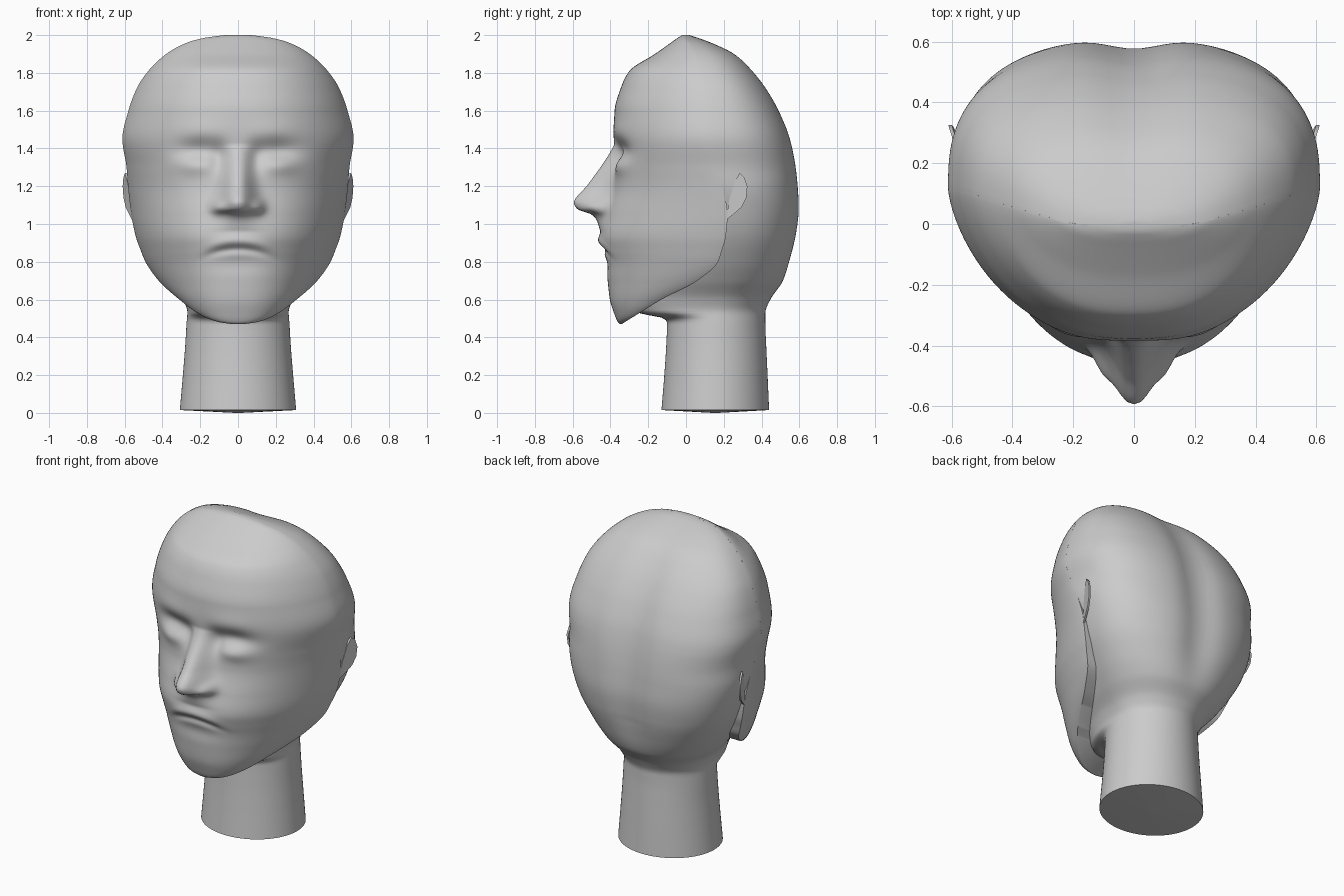
import bpy, bmesh
from math import sin, cos, pi, exp, radians

cube = bpy.data.objects.get("Cube")
if cube:
    bpy.data.objects.remove(cube, do_unlink=True)

grey = bpy.data.materials.new("matte grey")
grey.use_nodes = True
tone = (0.6, 0.6, 0.6, 1)
grey.diffuse_color = tone
grey.node_tree.nodes["Principled BSDF"].inputs["Base Color"].default_value = tone


def add_object(name, bm):
    """Turn a bmesh into a smooth-shaded object with sharp creases kept."""
    bmesh.ops.recalc_face_normals(bm, faces=bm.faces)
    mesh = bpy.data.meshes.new(name)
    bm.to_mesh(mesh)
    bm.free()
    mesh.materials.append(grey)
    obj = bpy.data.objects.new(name, mesh)
    bpy.context.collection.objects.link(obj)
    bpy.ops.object.select_all(action="DESELECT")
    obj.select_set(True)
    bpy.context.view_layer.objects.active = obj
    bpy.ops.object.shade_smooth_by_angle(angle=radians(50))
    return obj


def loft(name, rings):
    """Skin a stack of closed rings and cap both ends."""
    bm = bmesh.new()
    rows = [[bm.verts.new(p) for p in ring] for ring in rings]
    n = len(rows[0])
    for low, high in zip(rows, rows[1:]):
        for i in range(n):
            j = (i + 1) % n
            bm.faces.new((low[i], low[j], high[j], high[i]))
    bm.faces.new(rows[0])
    bm.faces.new(rows[-1])
    return add_object(name, bm)


def sample(keys, z):
    """Smooth interpolation of key rows, the first column being height."""
    z = min(max(z, keys[0][0]), keys[-1][0])
    k = 0
    while k < len(keys) - 2 and z > keys[k + 1][0]:
        k += 1

    def secant(i, c):
        i = min(max(i, 0), len(keys) - 2)
        return (keys[i + 1][c] - keys[i][c]) / (keys[i + 1][0] - keys[i][0])

    def slope(i, c):
        a, b = secant(i - 1, c), secant(i, c)
        return 2 * a * b / (a + b) if a * b > 0 else 0

    h = keys[k + 1][0] - keys[k][0]
    t = (z - keys[k][0]) / h
    s = t * t * (3 - 2 * t)
    out = []
    for c in range(1, len(keys[0])):
        bend = t * (1 - t) * h * ((1 - t) * slope(k, c) - t * slope(k + 1, c))
        out.append(keys[k][c] * (1 - s) + keys[k + 1][c] * s + bend)
    return out


def bump(v, centre, size, power=2):
    return exp(-abs((v - centre) / size) ** power)


def ramp(v, low, high):
    return min(max((v - low) / (high - low), 0), 1)


def curve(a, across, along):
    """Point on a superellipse with separate exponents for its two axes."""
    s, c = sin(a), cos(a)
    return abs(s) ** (2 / across) * (1 if s > 0 else -1), abs(c) ** (2 / along)


# Crown: height, half width, widest y, front y, back y
CROWN = [
    (1.2, .582, .19, -.39, .603), (1.3, .59, .15, -.383, .592),
    (1.45, .612, .12, -.383, .56), (1.6, .58, .11, -.378, .5),
    (1.72, .535, .1, -.345, .43), (1.81, .475, .08, -.3, .36),
    (1.9, .38, .05, -.165, .265), (1.96, .27, .02, -.08, .14),
    (1.985, .18, 0, -.045, .07), (2, .07, 0, -.02, .02),
]
# Jaw edge: height, half width, y of the edge, front y
JAW = [
    (.47, .03, -.34, -.35), (.48, .1, -.325, -.36), (.52, .2, -.26, -.378),
    (.6, .31, -.13, -.403), (.7, .42, .06, -.415), (.8, .49, .17, -.428),
    (.86, .515, .19, -.442), (.93, .54, .21, -.455), (1.05, .565, .22, -.43),
]
# Neck and lower skull, same columns as the crown
NAPE = [
    (.015, .308, .155, -.13, .44), (.2, .292, .155, -.115, .432),
    (.35, .28, .155, -.105, .425), (.48, .272, .155, -.1, .42),
    (.505, .27, .155, -.13, .42), (.53, .268, .16, -.26, .42),
    (.6, .29, .17, -.3, .45), (.7, .365, .2, -.32, .525),
    (.8, .432, .22, -.32, .562), (.95, .512, .23, -.31, .598),
    (1.08, .555, .22, -.28, .61),
]
FACE = JAW + [row[:4] for row in CROWN]
SKULL = NAPE + [(z, w, m, m - .75 * (m - f), b) for z, w, m, f, b in CROWN]
# Nose: height, projection, width
NOSE = [
    (.96, 0, .12), (1.02, .035, .1), (1.05, .07, .095), (1.08, .155, .092),
    (1.12, .183, .088), (1.21, .13, .075), (1.34, .045, .065), (1.42, 0, .06),
]


def features(x, z):
    """Forward relief of the face at a point."""
    x = abs(x)
    height, width = sample(NOSE, z)
    d = height * bump(x, 0, width, 2.3)
    # nostril wings
    d += .04 * bump(x, .105, .035) * bump(z, 1.09, .035)
    # eye sockets, eyelids and brows
    d -= .04 * bump(x, .2, .13) * bump(z, 1.39, .06)
    d -= .025 * bump(x, .1, .045) * bump(z, 1.35, .07)
    d += .02 * bump(x, .23, .09) * bump(z, 1.31, .05)
    d += .008 * bump(x, .2, .14) * bump(z, 1.49, .06)
    # lips, following a downturned mouth line
    s = z - .885 + 1.2 * x * x
    mouth = bump(x, 0, .16, 4)
    d += mouth * (.012 * bump(s, .025, .03) - .015 * bump(s, -.018, .022))
    d -= .01 * bump(x, 0, .18) * bump(z, .79, .05)
    return d


def face_ring(z, n=150):
    w, mid, front = sample(FACE, z)
    ring = []
    for i in range(n + 1):
        a = pi * (i / n - .5)
        u, v = curve(a, 2.4, 1.5)
        x = w * u
        ring.append((x, mid - (mid - front) * v - features(x, z) * v ** .5, z))
    return ring


def skull_ring(z, n=128):
    w, mid, front, back = sample(SKULL, z)
    rise = ramp(z, .55, .9)
    power = 2 + .3 * rise + .4 * ramp(z, .9, 1.4)
    ring = []
    for i in range(n):
        a = 2 * pi * (i + .5) / n
        if cos(a) > 0:
            u, v = curve(a, 2 + .4 * rise, 2 - .5 * rise)
            y = mid - (mid - front) * v
        else:
            u, v = curve(a, power, power)
            # shallow groove down the middle of the back
            y = mid + (back - mid) * v * (1 - .085 * rise * bump(w * u, 0, .12))
        ring.append((w * u, y, z))
    return ring


def heights(low, high, count):
    return [low + (high - low) * i / count for i in range(count + 1)]


# Face shell from chin to crown, its edge forming the jaw line
loft("face", [face_ring(z) for z in heights(.47, 2, 170)])

# Neck and skull, with a shallow cone under the base
base = [(x * .05, .155 + (y - .155) * .05, 0) for x, y, z in skull_ring(.015)]
loft("neck_and_skull", [base] + [skull_ring(z) for z in heights(.015, 2, 150)])

# Thin ear flaps
EAR = [(.21, 1.02), (.23, 1.13), (.26, 1.23), (.285, 1.27), (.31, 1.245),
       (.325, 1.2), (.32, 1.14), (.295, 1.09), (.25, 1.05)]
for side, name in ((1, "left_ear"), (-1, "right_ear")):
    bm = bmesh.new()
    layers = []
    for inset in (0, .012):
        layers.append([bm.verts.new((side * (.565 + .38 * (y - .21) - inset
                                             + .04 * (z - 1.15)), y, z)) for y, z in EAR])
    outer, inner = layers
    bm.faces.new(outer)
    bm.faces.new(inner)
    for i in range(len(EAR)):
        j = (i + 1) % len(EAR)
        bm.faces.new((outer[i], outer[j], inner[j], inner[i]))
    add_object(name, bm)
